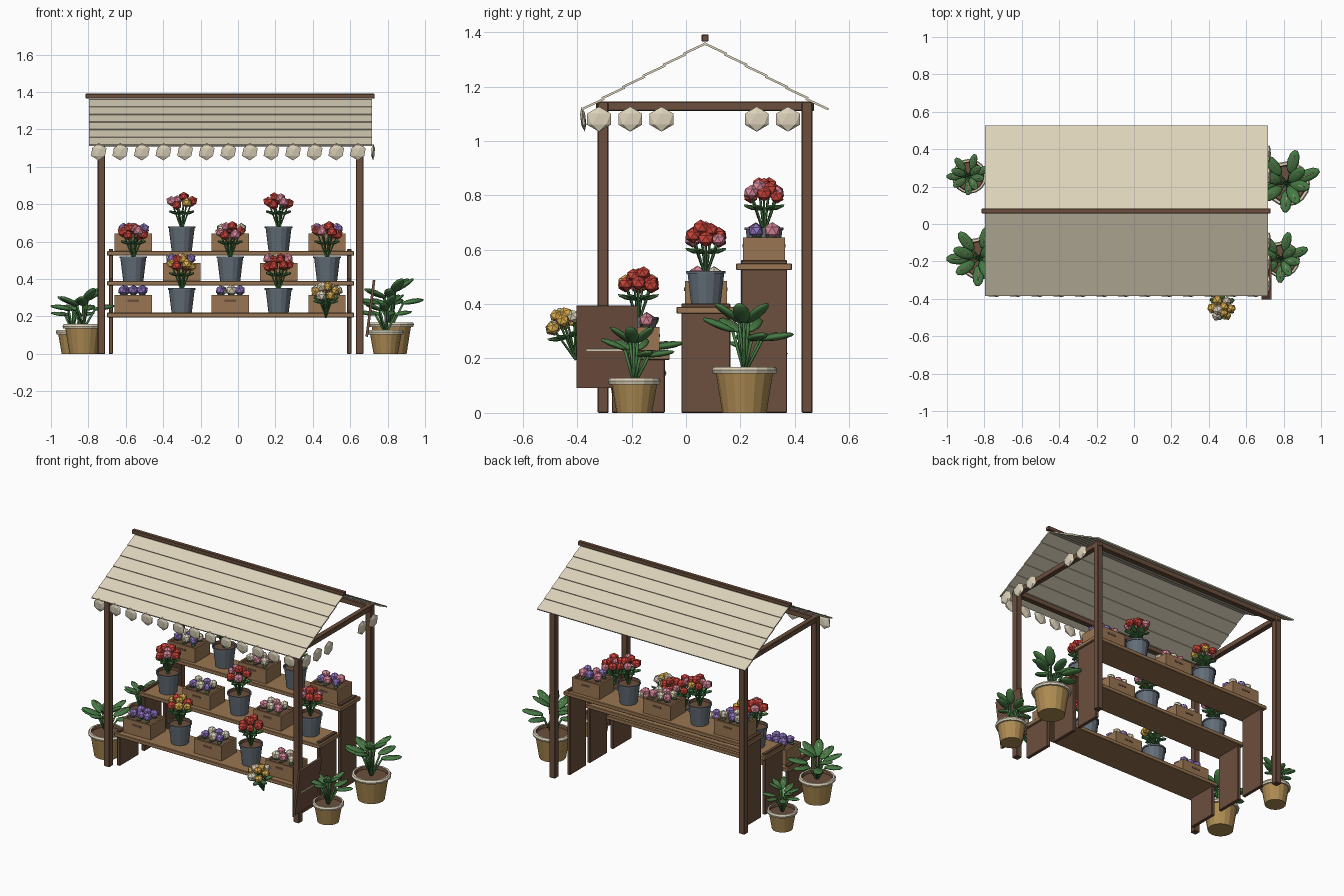
import bpy, bmesh, math, random
from math import sin, cos, pi, tau, radians
from mathutils import Matrix, Vector

random.seed(4)
cube = bpy.data.objects.get("Cube")
if cube:
    bpy.data.objects.remove(cube, do_unlink=True)

# Palette (linear values)
PALETTE = {
    "dark_wood": (0.15, 0.078, 0.047), "shelf_wood": (0.32, 0.18, 0.085),
    "cream_cloth": (0.72, 0.65, 0.49), "bucket_grey": (0.125, 0.155, 0.185),
    "leaf_green": (0.06, 0.19, 0.055), "red_petal": (0.62, 0.06, 0.045),
    "pink_petal": (0.72, 0.25, 0.34), "yellow_petal": (0.74, 0.44, 0.08),
    "purple_petal": (0.28, 0.18, 0.54), "clay_pot": (0.42, 0.26, 0.085)}
NAMES = list(PALETTE)
WOOD, SHELF, CREAM, GREY, GREEN, RED, PINK, YELLOW, PURPLE, CLAY = range(10)
MATS = []
for name, rgb in PALETTE.items():
    m = bpy.data.materials.new(name)
    m.use_nodes = True
    m.diffuse_color = (*rgb, 1)
    bsdf = m.node_tree.nodes["Principled BSDF"]
    bsdf.inputs["Base Color"].default_value = (*rgb, 1)
    bsdf.inputs["Roughness"].default_value = 0.8
    MATS.append(m)


def finish(name, bm, smooth=False):
    """Turn a bmesh into a named object carrying only the materials it uses."""
    used = sorted({f.material_index for f in bm.faces})
    for f in bm.faces:
        f.material_index = used.index(f.material_index)
        f.smooth = smooth
    mesh = bpy.data.meshes.new(name)
    bm.to_mesh(mesh)
    bm.free()
    for i in used:
        mesh.materials.append(MATS[i])
    ob = bpy.data.objects.new(name, mesh)
    bpy.context.collection.objects.link(ob)
    return ob


def paint(verts, mat):
    for f in {f for v in verts for f in v.link_faces}:
        f.material_index = mat


def add_box(bm, center, size, mat, rot=Matrix()):
    mx = Matrix.Translation(center) @ rot @ Matrix.Diagonal((*size, 1))
    paint(bmesh.ops.create_cube(bm, size=1, matrix=mx)["verts"], mat)


def add_ball(bm, mx, mat, detail=1):
    paint(bmesh.ops.create_icosphere(bm, subdivisions=detail, radius=1, matrix=mx)["verts"], mat)


def add_stem(bm, a, b, radius, mat=GREEN):
    d = Vector(b) - Vector(a)
    mx = Matrix.Translation((Vector(a) + Vector(b)) / 2) @ d.to_track_quat("Z", "Y").to_matrix().to_4x4()
    paint(bmesh.ops.create_cone(bm, segments=5, radius1=radius, radius2=radius,
                                depth=d.length, cap_ends=True, matrix=mx)["verts"], mat)


def add_leaf(bm, center, direction, length, width, thick, mat=GREEN, detail=2):
    x = Vector(direction).normalized()
    y = Vector((0, 0, 1)).cross(x).normalized()
    rot = Matrix((x, y, x.cross(y))).transposed().to_4x4()
    add_ball(bm, Matrix.Translation(center) @ rot @ Matrix.Diagonal((length, width, thick, 1)), mat, detail)


def lathe(bm, profile, sides, center):
    """Revolve (radius, height, material) rings and cap both ends."""
    rings = [[bm.verts.new(Vector(center) + Vector((r * cos(tau * i / sides), r * sin(tau * i / sides), z)))
              for i in range(sides)] for r, z, _ in profile]
    for low, high, (_, _, mat) in zip(rings, rings[1:], profile[1:]):
        for i in range(sides):
            j = (i + 1) % sides
            bm.faces.new((low[i], low[j], high[j], high[i])).material_index = mat
    bm.faces.new(rings[0][::-1]).material_index = profile[0][2]
    bm.faces.new(rings[-1]).material_index = profile[-1][2]


def box_object(name, center, size, mat, bevel=0.003):
    bm = bmesh.new()
    add_box(bm, center, size, mat)
    ob = finish(name, bm)
    mod = ob.modifiers.new("soft_edge", "BEVEL")
    mod.width = bevel
    mod.segments = 1
    return ob


# Frame: posts, beams and ridge pole
LEFT, RIGHT, FRONT, BACK, RIDGE = -0.73, 0.65, -0.305, 0.445, 0.07
for x, sx in ((LEFT, "right"), (RIGHT, "left")):
    for y, sy in ((FRONT, "front"), (BACK, "back")):
        box_object(f"{sy}_{sx}_post", (x, y, 0.57), (0.04, 0.04, 1.14), WOOD)
    box_object(f"{sx}_beam", (x, 0.07, 1.127), (0.034, 0.8, 0.034), WOOD)
for y, sy in ((FRONT, "front"), (BACK, "back")):
    box_object(f"{sy}_beam", (-0.04, y, 1.127), (1.42, 0.034, 0.034), WOOD)
box_object("ridge_pole", (-0.042, RIDGE, 1.378), (1.545, 0.026, 0.026), WOOD)

# Roof: overlapping slats down each slope
for side, label in ((-1, "front"), (1, "back")):
    bm = bmesh.new()
    run, drop, n = 0.45, 0.245, 6
    slope = math.atan2(drop, run)
    tilt = Matrix.Rotation(-side * (slope - 0.06), 4, "X")
    for i in range(n):
        t = (i + 0.5) / n
        add_box(bm, (-0.04, RIDGE + side * run * t, 1.36 - drop * t), (1.515, 0.092, 0.008), CREAM, tilt)
    finish(f"{label}_roof", bm)

# Hanging scallops along the front eave and left gable
bm = bmesh.new()
for i in range(13):
    add_ball(bm, Matrix.Translation((-0.745 + i * 0.1155, -0.378, 1.08)) @ Matrix.Rotation(0.12, 4, "X")
             @ Matrix.Diagonal((0.047, 0.011, 0.046, 1)), CREAM)
for y in (-0.32, -0.205, -0.09, 0.26, 0.375):
    add_ball(bm, Matrix.Translation((0.722, y, 1.08)) @ Matrix.Diagonal((0.011, 0.051, 0.046, 1)), CREAM)
finish("scallop_trim", bm)

# Stepped display shelves: (name, centre y, depth, board top)
TIERS = [("front", -0.175, 0.23, 0.22), ("middle", 0.073, 0.215, 0.39), ("back", 0.287, 0.205, 0.55)]
for label, y, depth, top in TIERS:
    box_object(f"{label}_shelf", (-0.04, y, top - 0.0125), (1.32, depth, 0.025), SHELF)
    for x in (-0.68, 0.595):
        box_object(f"{label}_shelf_end", (x, y, (top + 0.012) / 2), (0.022, depth - 0.035, top + 0.012), WOOD)


def crate(x, y, z, colours):
    bm = bmesh.new()
    w, d, h = 0.2, 0.155, 0.095
    for s in (-1, 1):
        add_box(bm, (x, y + s * (d - 0.012) / 2, z + h / 2), (w, 0.012, h), SHELF)
        add_box(bm, (x + s * (w - 0.012) / 2, y, z + h / 2), (0.012, d - 0.024, h), SHELF)
        add_box(bm, (x, y + s * d / 2, z + h * 0.68), (0.06, 0.004, 0.012), WOOD)
    add_box(bm, (x, y, z + 0.04), (w - 0.024, d - 0.024, 0.08), WOOD)
    finish("flower_crate", bm)
    bm = bmesh.new()
    for i in range(6):
        px = x + (i % 3 - 1) * 0.052 + random.uniform(-0.008, 0.008)
        py = y + (i // 3 - 0.5) * 0.06
        r = random.uniform(0.027, 0.032)
        add_ball(bm, Matrix.Translation((px, py, z + h + 0.025)) @ Matrix.Rotation(i, 4, "Z")
                 @ Matrix.Diagonal((r, r, r, 1)), colours[i % len(colours)])
        add_leaf(bm, (px, py, z + h), (cos(i), sin(i), 0.2), 0.03, 0.014, 0.006, GREEN, 1)
    finish("crate_flowers", bm)


def bouquet(base, colours, lean=0.0, spread=0.055):
    bm = bmesh.new()
    for i in range(9):
        a = tau * i / 6 if i < 6 else tau * (i + 0.5) / 3
        rad = spread if i < 6 else spread * 0.4
        head = Vector((rad * cos(a), rad * sin(a), (0.145 if i < 6 else 0.172) + random.uniform(-0.012, 0.012)))
        add_stem(bm, (0, 0, 0), head, 0.0045)
        r = random.uniform(0.026, 0.032)
        add_ball(bm, Matrix.Translation(head) @ Matrix.Rotation(a, 4, "Z")
                 @ Matrix.Diagonal((r, r, r * 0.92, 1)), colours[i % len(colours)])
        if i < 6:
            c = (0.045 * cos(a + 0.5), 0.045 * sin(a + 0.5), 0.095)
            add_leaf(bm, c, (cos(a + 0.5), sin(a + 0.5), 0.25), 0.036, 0.018, 0.009, GREEN, 1)
    bm.transform(Matrix.Translation(base) @ Matrix.Rotation(lean, 4, "X"))
    finish("bouquet", bm)


def bucket(x, y, z, colours):
    bm = bmesh.new()
    lathe(bm, [(0.054, 0, GREY), (0.069, 0.122, GREY), (0.074, 0.122, GREY), (0.074, 0.132, GREY),
               (0.066, 0.132, GREY), (0.064, 0.115, WOOD)], 14, (x, y, z))
    finish("bucket", bm)
    bouquet((x, y, z + 0.11), colours)


# Goods alternate between crates and buckets on every tier
GOODS = [[(PURPLE,), (YELLOW, RED, YELLOW), (PURPLE, CREAM), (RED,), (CREAM, PINK)],
         [(RED, RED, PINK), (PURPLE, CREAM), (RED, PINK), (PINK, CREAM), (RED, PINK, RED)],
         [(PURPLE, CREAM), (RED, YELLOW, RED, PINK), (CREAM, PINK), (RED, RED, PINK), (PURPLE, PINK)]]
for t, (label, y, depth, top) in enumerate(TIERS):
    for i, colours in enumerate(GOODS[t]):
        maker = crate if (i + t) % 2 == 0 else bucket
        maker(-0.56 + i * 0.259, y, top, colours)
bouquet((0.47, -0.405, 0.195), (YELLOW, CREAM, YELLOW), 0.32, 0.05)


def potted_plant(x, y, r, h, reach, top):
    bm = bmesh.new()
    lathe(bm, [(r * 0.74, 0, CLAY), (r * 0.95, h - 0.02, CLAY), (r * 1.06, h - 0.02, CREAM), (r * 1.1, h - 0.008, CREAM),
               (r * 1.04, h + 0.004, CREAM), (r * 0.92, h + 0.004, CREAM), (r * 0.88, h - 0.015, WOOD)], 16, (x, y, 0))
    finish("plant_pot", bm)
    bm = bmesh.new()
    for i in range(10):
        a = i * 2.4 + 0.4
        lift = (i % 3) / 2                     # outer, middle and upper leaves
        size = reach * 0.36
        rad = reach * (0.66 - 0.3 * lift)
        z = h + (top - h) * (0.45 + 0.34 * lift)
        out = Vector((cos(a), sin(a), 0.15 + 0.5 * lift)).normalized()
        c = Vector((x + rad * cos(a), y + rad * sin(a), z))
        add_stem(bm, (x, y, h - 0.02), c - out * size * 0.8, 0.006)
        add_leaf(bm, c, out, size, size * 0.48, size * 0.2)
        add_leaf(bm, c + Vector((0, 0, size * 0.17)), out, size * 0.6, 0.004, 0.004, CREAM, 1)
    finish("plant_leaves", bm, True)


potted_plant(0.82, 0.215, 0.11, 0.165, 0.185, 0.42)
potted_plant(0.79, -0.19, 0.088, 0.125, 0.15, 0.33)
potted_plant(-0.825, -0.185, 0.103, 0.155, 0.178, 0.36)
potted_plant(-0.88, 0.255, 0.085, 0.125, 0.122, 0.32)

# Leaning sign board with a painted line
bm = bmesh.new()
lean = Matrix.Rotation(0.13, 4, "Y")
place = Matrix.Translation((0.708, -0.29, 0.243)) @ lean
add_box(bm, (0, 0, 0), (0.014, 0.225, 0.305), WOOD)
add_box(bm, (0.008, -0.01, -0.01), (0.003, 0.13, 0.008), CREAM)
bm.transform(place)
finish("sign_board", bm)
